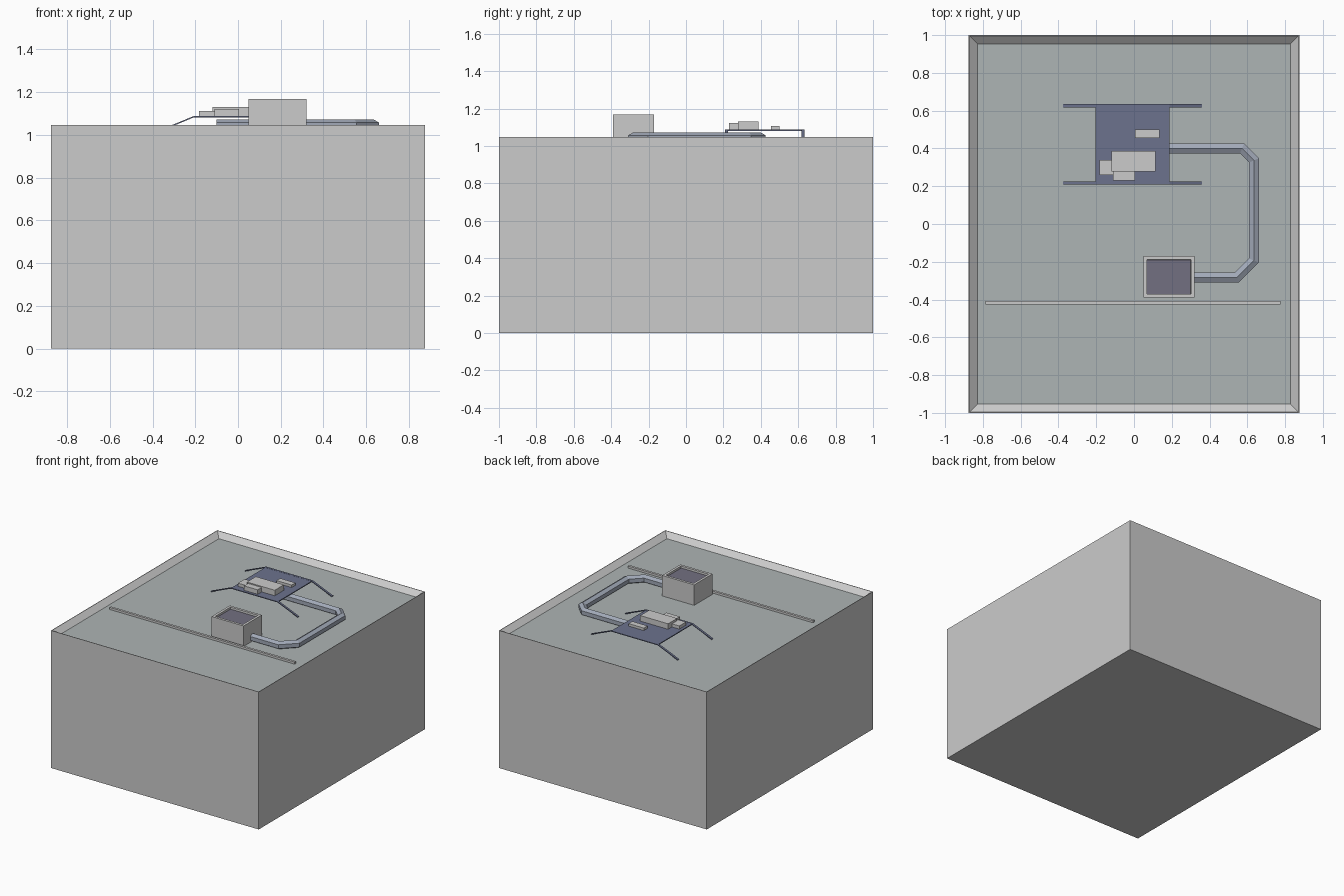
import bpy, bmesh, math
from mathutils import Vector

if "Cube" in bpy.data.objects:
    bpy.data.objects.remove(bpy.data.objects["Cube"])


def material(name, rgb):
    m = bpy.data.materials.new(name)
    m.diffuse_color = (*rgb, 1)
    m.use_nodes = True
    m.node_tree.nodes["Principled BSDF"].inputs["Base Color"].default_value = m.diffuse_color
    return m


GREY = material("plain_grey", (0.6, 0.6, 0.6))
ROOF = material("roof_felt", (0.42, 0.46, 0.46))
BLUE = material("blue_metal", (0.15, 0.17, 0.27))
DUCT = material("duct_metal", (0.36, 0.4, 0.48))
DARK = material("dark_grille", (0.17, 0.16, 0.22))


def finish(name, bm, mats):
    me = bpy.data.meshes.new(name)
    bm.to_mesh(me)
    bm.free()
    for m in mats:
        me.materials.append(m)
    ob = bpy.data.objects.new(name, me)
    bpy.context.collection.objects.link(ob)
    return ob


def box_bm(x0, x1, y0, y1, z0, z1):
    bm = bmesh.new()
    bmesh.ops.create_cube(bm, size=1)
    for v in bm.verts:
        v.co = ((x0 + x1) / 2 + v.co.x * (x1 - x0),
                (y0 + y1) / 2 + v.co.y * (y1 - y0),
                (z0 + z1) / 2 + v.co.z * (z1 - z0))
    return bm


def box(name, *dims, mat=GREY):
    return finish(name, box_bm(*dims), [mat])


def recessed_box(name, dims, rim, slope, depth, floor_mat):
    """Box whose top has a flat rim and a sunken floor."""
    bm = box_bm(*dims)
    bm.normal_update()
    top = max(bm.faces, key=lambda f: f.calc_center_median().z)
    bmesh.ops.inset_region(bm, faces=[top], thickness=rim)
    bmesh.ops.inset_region(bm, faces=[top], thickness=slope, depth=-depth)
    top.material_index = 1
    return finish(name, bm, [GREY, floor_mat])


def sweep(name, path, section, mat):
    """Sweep a (side, up) section along a path with mitred corners."""
    pts = [Vector(p) for p in path]
    bm = bmesh.new()
    rings = []
    for i, p in enumerate(pts):
        a = (p - pts[i - 1]).normalized() if i else (pts[1] - p).normalized()
        b = (pts[i + 1] - p).normalized() if i < len(pts) - 1 else a
        t = (a + b).normalized()
        side = t.cross(Vector((0, 0, 1))).normalized()
        up = side.cross(t)
        flat_a = Vector((a.x, a.y, 0)).normalized()
        flat_t = Vector((t.x, t.y, 0)).normalized()
        mitre = 1 / max(0.3, flat_a.dot(flat_t))
        rings.append([bm.verts.new(p + side * s * mitre + up * u) for s, u in section])
    n = len(section)
    for r, q in zip(rings, rings[1:]):
        for j in range(n):
            bm.faces.new((r[j], r[(j + 1) % n], q[(j + 1) % n], q[j]))
    bm.faces.new(rings[0][::-1])
    bm.faces.new(rings[-1])
    bmesh.ops.recalc_face_normals(bm, faces=bm.faces[:])
    return finish(name, bm, [mat])


FLOOR = 1.012

# Building block with sloped parapet and sunken roof
recessed_box("building", (-0.875, 0.875, -1, 1, 0, 1.047), 0.006, 0.059, 0.035, ROOF)

# Long low bar across the roof
box("roof_bar", -0.785, 0.775, -0.425, -0.407, FLOOR, 1.028)

# Vent housing with dark recessed grille
recessed_box("vent_housing", (0.05, 0.32, -0.39, -0.17, FLOOR, 1.168), 0.027, 0.001, 0.015, DARK)

# Hexagonal duct joining platform and vent
hexagon = [(0.03 * math.sin(k * math.pi / 3), 0.03 * math.cos(k * math.pi / 3)) for k in range(6)]
sweep("duct", [(x, y, FLOOR + 0.03) for x, y in (
    (-0.1, 0.4), (0.572, 0.4), (0.635, 0.337), (0.635, -0.193), (0.545, -0.283), (0.3, -0.283))],
    hexagon, DUCT)

# Raised platform with splayed leg rails
box("platform", -0.205, 0.187, 0.215, 0.625, 1.081, 1.088, mat=BLUE)
w, h = 0.008, 0.003
for label, y in (("front", 0.216), ("back", 0.626)):
    sweep(label + "_leg_rail",
          [(-0.374, y, 1.016), (-0.205, y, 1.086), (0.187, y, 1.086), (0.358, y, 1.016)],
          [(-w, -h), (w, -h), (w, h), (-w, h)], BLUE)

# Equipment boxes on the platform
for name, x0, x1, y0, y1, top in (
        ("main_unit", -0.12, 0.115, 0.278, 0.387, 1.13),
        ("side_unit", -0.182, -0.11, 0.26, 0.34, 1.112),
        ("front_unit", -0.11, 0.005, 0.23, 0.29, 1.122),
        ("rear_unit", 0.005, 0.134, 0.455, 0.5, 1.107)):
    box(name, x0, x1, y0, y1, 1.086, top)
